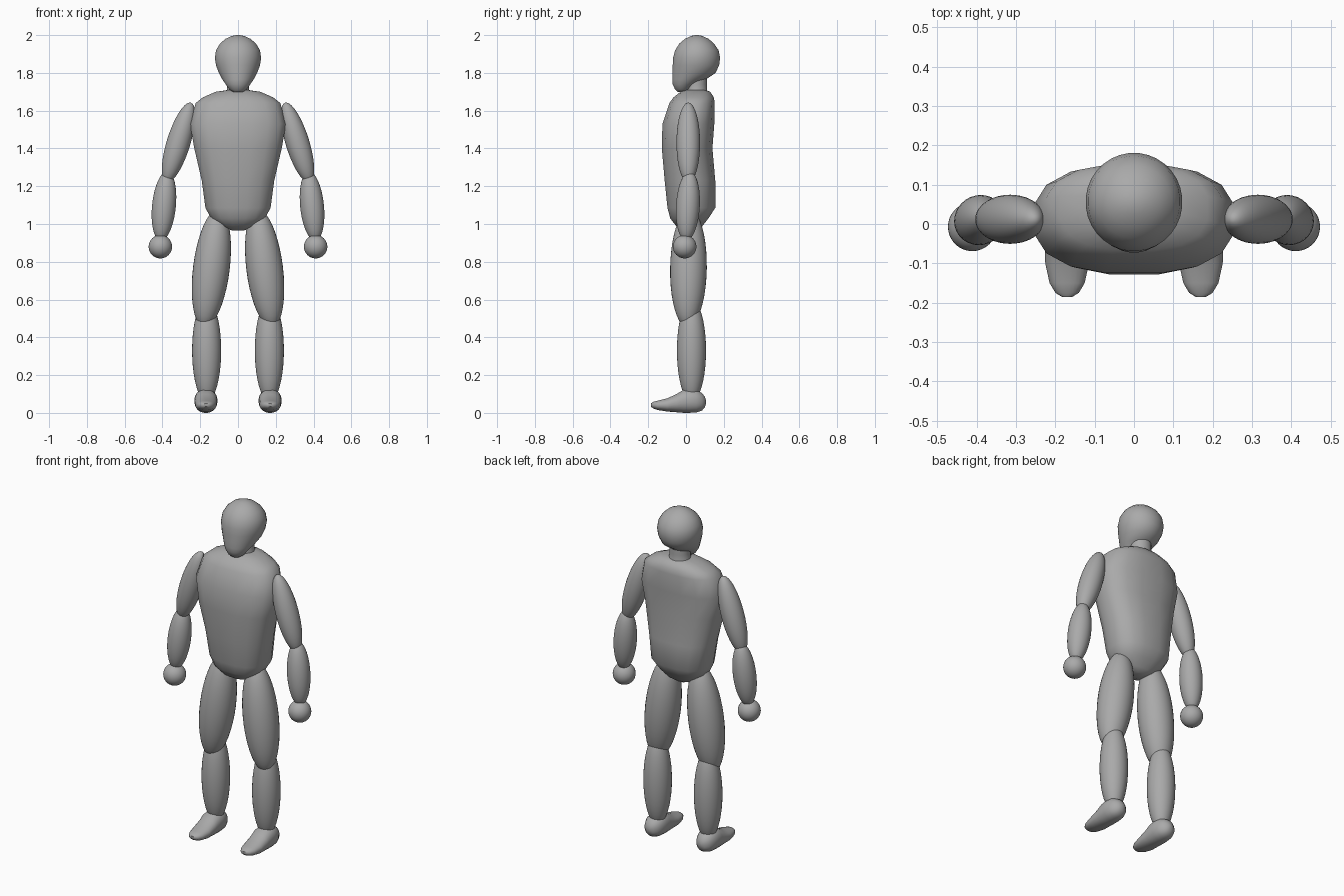
import bpy, bmesh, math
from mathutils import Vector

if "Cube" in bpy.data.objects:
    bpy.data.objects.remove(bpy.data.objects["Cube"])

grey = bpy.data.materials.new("plain grey")
grey.diffuse_color = (0.4, 0.4, 0.4, 1)
grey.use_nodes = True
grey.node_tree.nodes["Principled BSDF"].inputs["Base Color"].default_value = grey.diffuse_color


def finish(name, bm, angle=40):
    bmesh.ops.recalc_face_normals(bm, faces=bm.faces[:])
    me = bpy.data.meshes.new(name)
    bm.to_mesh(me)
    bm.free()
    me.materials.append(grey)
    ob = bpy.data.objects.new(name, me)
    bpy.context.collection.objects.link(ob)
    bpy.ops.object.select_all(action='DESELECT')
    ob.select_set(True)
    bpy.context.view_layer.objects.active = ob
    bpy.ops.object.shade_smooth_by_angle(angle=math.radians(angle))
    return ob


def loft(name, rings, segs, power=2.0, angle=40):
    """rings: (centre, half-axis u, half-axis v); superellipse cross-sections"""
    bm = bmesh.new()
    loops = []
    for c, u, v in rings:
        loop = []
        for i in range(segs):
            a = 2 * math.pi * (i + 0.5) / segs
            ca, sa = math.cos(a), math.sin(a)
            p = c + u * math.copysign(abs(ca) ** (2 / power), ca) \
                  + v * math.copysign(abs(sa) ** (2 / power), sa)
            loop.append(bm.verts.new(p))
        loops.append(loop)
    for a, b in zip(loops, loops[1:]):
        for i in range(segs):
            j = (i + 1) % segs
            bm.faces.new((a[i], a[j], b[j], b[i]))
    bm.faces.new(loops[0])
    bm.faces.new(loops[-1])
    return finish(name, bm, angle)


def stack(name, rows, segs, power=2.0, angle=40):
    """rows: (z, half width, front y, back y)"""
    loft(name, [(Vector((0, (f + b) / 2, z)), Vector((w, 0, 0)), Vector((0, (b - f) / 2, 0)))
                for z, w, f, b in rows], segs, power, angle)


def ellipsoid(name, centre, axis, half, radius):
    bm = bmesh.new()
    bmesh.ops.create_uvsphere(bm, u_segments=32, v_segments=20, radius=1)
    bmesh.ops.scale(bm, vec=(radius, radius, half), verts=bm.verts)
    rot = Vector((0, 0, 1)).rotation_difference(Vector(axis)).to_matrix()
    bmesh.ops.rotate(bm, matrix=rot, verts=bm.verts)
    bmesh.ops.translate(bm, vec=centre, verts=bm.verts)
    finish(name, bm)


# Head with a flat face and a chin
stack("head", [
    (1.70, .028, -.045, .0), (1.712, .046, -.058, .025), (1.74, .066, -.071, .055),
    (1.765, .083, -.073, .105), (1.80, .102, -.073, .157), (1.84, .117, -.071, .176),
    (1.88, .123, -.069, .181), (1.92, .117, -.058, .173), (1.955, .096, -.036, .149),
    (1.98, .067, -.006, .12), (1.995, .035, .025, .088), (2.0, .01, .047, .067)], 32)

# Neck
stack("neck", [(1.67, .075, -.01, .125), (1.70, .06, 0, .113),
               (1.74, .058, 0, .112), (1.79, .058, 0, .112)], 24)

# Torso
stack("torso", [
    (.965, .03, .0, .06), (.985, .09, -.05, .085), (1.03, .145, -.085, .12),
    (1.085, .175, -.1, .157), (1.23, .195, -.115, .157), (1.4, .235, -.13, .142),
    (1.53, .258, -.127, .152), (1.64, .228, -.09, .154), (1.67, .19, -.068, .149),
    (1.70, .12, -.03, .13), (1.71, .05, .0, .1)], 16, 2.5, 50)

# Limbs, mirrored left and right
for s, side in ((-1, "right"), (1, "left")):
    ellipsoid(side + "_upper_arm", (s * .315, .012, 1.43), (s * -.13, 0, .42), .222, .0625)
    ellipsoid(side + "_forearm", (s * .392, .01, 1.095), (s * -.035, .02, .35), .185, .063)
    ellipsoid(side + "_hand", (s * .411, -.007, .88), (0, 0, 1), .062, .062)
    ellipsoid(side + "_thigh", (s * .141, .013, .765), (s * -.075, .01, .6), .315, .097)
    ellipsoid(side + "_shin", (s * .166, .029, .33), (0, 0, 1), .27, .077)
    # Foot: cross-sections from toe to heel (y, half width, bottom z, top z)
    rows = [(-.186, .012, .034, .05), (-.175, .03, .024, .058), (-.15, .045, .015, .065),
            (-.1, .056, .007, .077), (-.05, .058, .003, .1), (-.015, .06, .0, .122),
            (.02, .061, 0, .127), (.055, .057, .002, .123), (.085, .043, .012, .105),
            (.1, .025, .03, .085), (.106, .008, .05, .066)]
    loft(side + "_foot", [(Vector((s * .17, y, (b + t) / 2)), Vector((w, 0, 0)),
                           Vector((0, 0, (t - b) / 2))) for y, w, b, t in rows], 24, 2.2)
